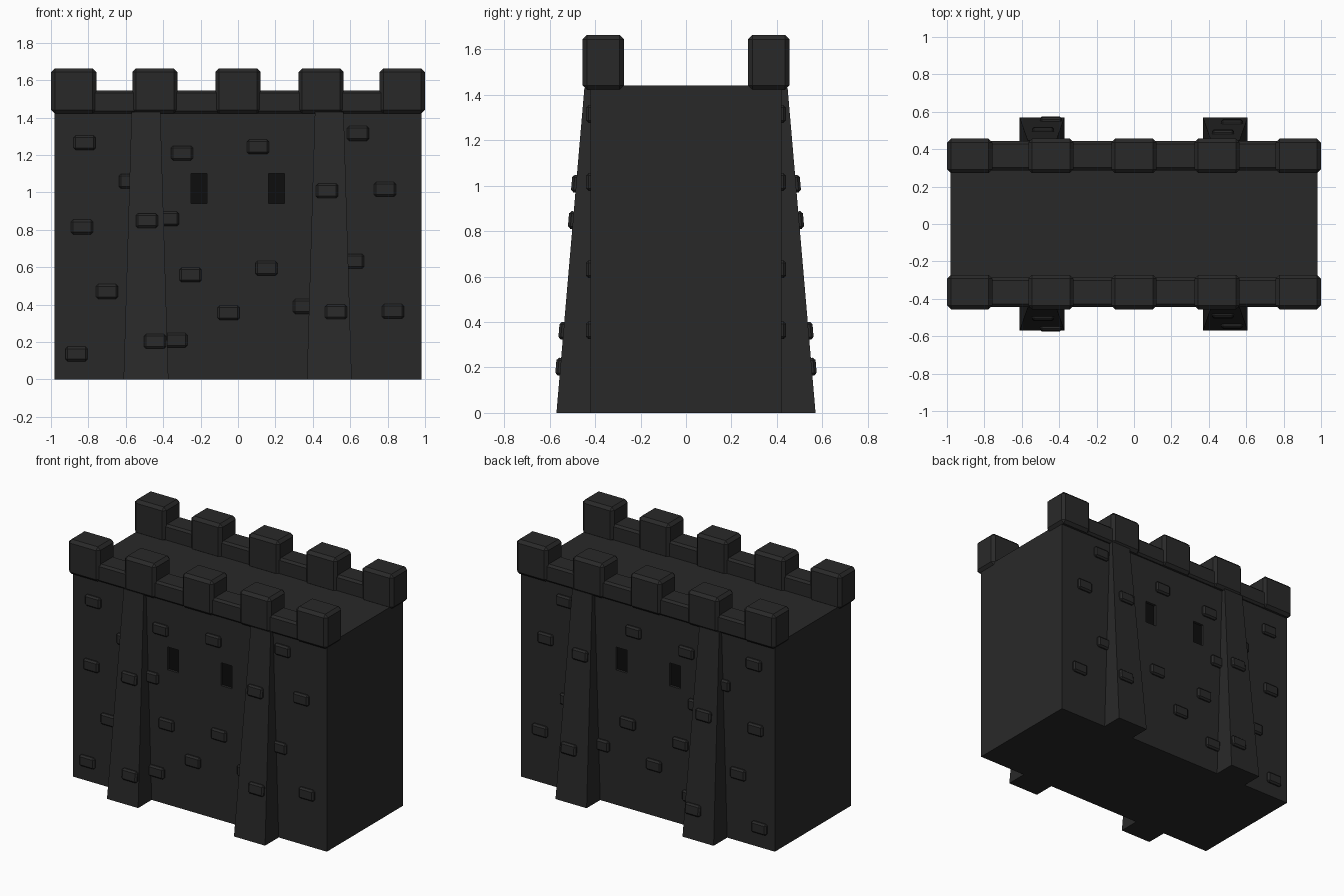
import bpy, bmesh, math
from mathutils import Matrix, Vector

if "Cube" in bpy.data.objects:
    bpy.data.objects.remove(bpy.data.objects["Cube"])


def material(name, v):
    m = bpy.data.materials.new(name)
    m.diffuse_color = (v, v, v, 1)
    m.use_nodes = True
    m.node_tree.nodes["Principled BSDF"].inputs["Base Color"].default_value = m.diffuse_color
    return m


STONE = material("dark_stone", 0.022)
BLACK = material("opening_black", 0.004)


def add_box(bm, center, size, bevel=0.0, tilt=0.0, top_scale=None):
    """Box, optionally chamfered and tilted about x."""
    part = bmesh.new()
    bmesh.ops.create_cube(part, size=1, matrix=Matrix.Diagonal((*size, 1)))
    if bevel:
        bmesh.ops.bevel(part, geom=part.edges[:], offset=bevel, segments=1,
                        profile=0.5, affect='EDGES')
    part.transform(Matrix.Translation(center) @ Matrix.Rotation(tilt, 4, 'X'))
    tmp = bpy.data.meshes.new("tmp")
    part.to_mesh(tmp)
    part.free()
    bm.from_mesh(tmp)
    bpy.data.meshes.remove(tmp)


def finish(name, bm, mat, mirror=True):
    bmesh.ops.recalc_face_normals(bm, faces=bm.faces)
    me = bpy.data.meshes.new(name)
    bm.to_mesh(me)
    bm.free()
    me.materials.append(mat)
    ob = bpy.data.objects.new(name, me)
    bpy.context.collection.objects.link(ob)
    if mirror:
        mod = ob.modifiers.new("mirror_front_to_back", 'MIRROR')
        mod.use_axis = (False, True, False)
        mod.use_mirror_merge = False
    return ob


WALL_Y, TOP = 0.42, 1.44
WINDOWS = (-0.208, 0.205)

# Wall body with recessed window slits
bm = bmesh.new()
add_box(bm, (0, 0, TOP / 2), (1.96, 2 * WALL_Y, TOP))
wall = finish("wall_body", bm, STONE, mirror=False)
bm = bmesh.new()
for x in WINDOWS:
    for s in (-1, 1):
        add_box(bm, (x, s * WALL_Y, 1.02), (0.086, 0.06, 0.16))
cutter = finish("window_cutter", bm, STONE, mirror=False)
cutter.hide_render = True
cutter.hide_viewport = False
mod = wall.modifiers.new("window_recess", 'BOOLEAN')
mod.operation = 'DIFFERENCE'
mod.solver = 'EXACT'
mod.object = cutter
bpy.context.view_layer.objects.active = wall
bpy.ops.object.modifier_apply(modifier=mod.name)
bpy.data.objects.remove(cutter)

# Black panes at the back of the recesses
bm = bmesh.new()
for x in WINDOWS:
    add_box(bm, (x, -WALL_Y + 0.025, 1.02), (0.086, 0.016, 0.16))
finish("window_panes", bm, BLACK)

# Tapered buttresses
bm = bmesh.new()
for cx in (-0.492, 0.488):
    rings = []
    for z, half, y in ((0, 0.12, -0.57), (1.43, 0.077, -0.447)):
        rings.append([bm.verts.new(p) for p in (
            (cx - half, y, z), (cx + half, y, z),
            (cx + half, -0.38, z), (cx - half, -0.38, z))])
    lo, hi = rings
    bm.faces.new(lo[::-1])
    bm.faces.new(hi)
    for i in range(4):
        j = (i + 1) % 4
        bm.faces.new((lo[i], lo[j], hi[j], hi[i]))
finish("buttresses", bm, STONE)

# Low parapet between the merlons
bm = bmesh.new()
add_box(bm, (0, -0.365, 1.484), (1.94, 0.156, 0.124), bevel=0.014)
finish("parapet", bm, STONE)

# Merlons
bm = bmesh.new()
for x in (-0.878, -0.444, 0, 0.444, 0.878):
    add_box(bm, (x, -0.364, 1.542), (0.242, 0.184, 0.242), bevel=0.02)
finish("merlons", bm, STONE)

# Raised stones on the wall
wall_stones = [(-0.82, 1.265), (-0.30, 1.21), (0.107, 1.243), (0.642, 1.315),
               (-0.578, 1.06), (0.786, 1.016), (-0.834, 0.815), (-0.374, 0.858),
               (0.615, 0.632), (-0.254, 0.559), (0.152, 0.594), (-0.70, 0.47),
               (-0.05, 0.356), (0.353, 0.39), (0.829, 0.364), (-0.864, 0.136),
               (-0.33, 0.209)]
# Raised stones on the sloping buttress faces
buttress_stones = [(0.476, 1.008), (-0.487, 0.848), (0.524, 0.361), (-0.444, 0.203)]
slope = 0.123 / 1.43
bm = bmesh.new()
for x, z in wall_stones:
    add_box(bm, (x, -WALL_Y, z), (0.118, 0.04, 0.078), bevel=0.011)
for x, z in buttress_stones:
    add_box(bm, (x, -0.57 + slope * z, z), (0.118, 0.04, 0.078), bevel=0.011,
            tilt=-math.atan(slope))
finish("raised_stones", bm, STONE)
